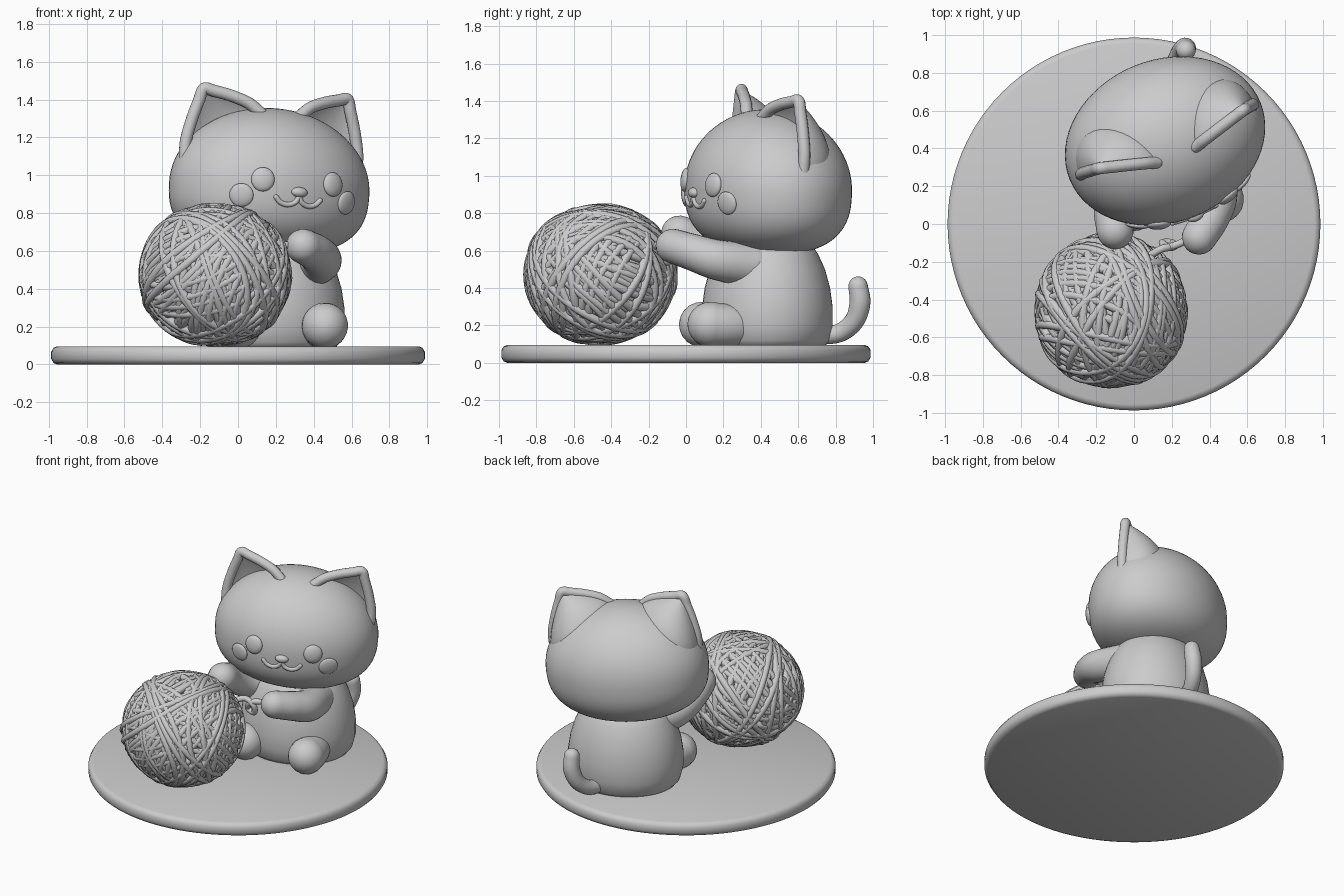
import bpy, bmesh, math, random
from mathutils import Vector, Matrix

if "Cube" in bpy.data.objects:
    bpy.data.objects.remove(bpy.data.objects["Cube"])

random.seed(4)


def finish(name, bm, mat=Matrix(), angle=60):
    bmesh.ops.recalc_face_normals(bm, faces=bm.faces)
    me = bpy.data.meshes.new(name)
    bm.to_mesh(me)
    bm.free()
    me.transform(mat)
    ob = bpy.data.objects.new(name, me)
    bpy.context.collection.objects.link(ob)
    bpy.context.view_layer.objects.active = ob
    ob.select_set(True)
    bpy.ops.object.shade_smooth_by_angle(angle=math.radians(angle))
    ob.select_set(False)
    return ob


def loft(bm, rings, closed=False):
    vs = [[bm.verts.new(p) for p in r] for r in rings]
    n = len(vs[0])
    for i in range(len(vs) if closed else len(vs) - 1):
        a, b = vs[i], vs[(i + 1) % len(vs)]
        for j in range(n):
            bm.faces.new((a[j], a[(j + 1) % n], b[(j + 1) % n], b[j]))
    if not closed:
        bm.faces.new(vs[0])
        bm.faces.new(vs[-1])


def sweep(name, pts, mat=Matrix(), n=20, sub=8):
    """Round-ended tube through (x, y, z, radius) points."""
    P = [Vector(p) for p in pts]
    P = [2 * P[0] - P[1]] + P + [2 * P[-1] - P[-2]]
    path = []
    for i in range(1, len(P) - 2):
        a, b, c, d = P[i - 1:i + 3]
        for k in range(sub + (i == len(P) - 3)):
            t = k / sub
            path.append(0.5 * (2 * b + (c - a) * t + (2 * a - 5 * b + 4 * c - d) * t * t
                               + (3 * b - a - 3 * c + d) * t ** 3))
    pos, rad = [p.xyz for p in path], [p.w for p in path]
    tan = [(pos[min(i + 1, len(pos) - 1)] - pos[max(i - 1, 0)]).normalized() for i in range(len(pos))]
    items = list(zip(pos, rad, tan))
    angs = [math.radians(a) for a in (18, 36, 54, 70, 84)]

    def cap(i, s):
        return [(pos[i] + tan[i] * s * rad[i] * math.sin(a), rad[i] * math.cos(a), tan[i]) for a in angs]
    items = cap(0, -1)[::-1] + items + cap(-1, 1)
    side, prev, rings = items[0][2].orthogonal().normalized(), items[0][2], []
    for p, r, t in items:
        side = prev.rotation_difference(t) @ side
        prev, up = t, t.cross(side)
        rings.append([p + r * (side * math.cos(k * math.tau / n) + up * math.sin(k * math.tau / n))
                      for k in range(n)])
    bm = bmesh.new()
    loft(bm, rings)
    return finish(name, bm, mat)


def ellipsoid(name, mat, size):
    bm = bmesh.new()
    bmesh.ops.create_uvsphere(bm, u_segments=28, v_segments=16, radius=1)
    return finish(name, bm, mat @ Matrix.Diagonal((*size, 1)))


# Round base with softened edges
bm = bmesh.new()
prof = [(.955, 0), (.975, .008), (.987, .028), (.987, .068), (.975, .088), (.955, .096)]
loft(bm, [[(r * math.cos(k * math.tau / 96), r * math.sin(k * math.tau / 96), z) for k in range(96)]
          for r, z in prof])
finish("base_disc", bm, angle=40)

# Body: rounded barrel
bm = bmesh.new()
prof = [(.33, .08), (.365, .12), (.385, .2), (.385, .3), (.37, .4), (.34, .5), (.30, .58), (.25, .65), (.12, .7)]
loft(bm, [[(r * math.cos(k * math.tau / 48), .9 * r * math.sin(k * math.tau / 48), z) for k in range(48)]
          for r, z in prof])
finish("body", bm, Matrix.Translation((.18, .435, 0)) @ Matrix.Rotation(math.radians(15), 4, 'Z'))

# Legs, arms and tail
sweep("right_leg", [(.46, .13, .205, .122), (.44, .22, .2, .115), (.38, .35, .2, .11)], n=28)
sweep("left_leg", [(0, .085, .205, .122), (.01, .19, .2, .115), (.06, .35, .2, .11)], n=28)
sweep("right_arm", [(.345, -.07, .625, .092), (.41, .04, .59, .098), (.44, .17, .55, .108), (.38, .36, .52, .12)], n=28)
sweep("left_arm", [(-.10, -.035, .69, .098), (-.115, .08, .64, .098), (-.08, .22, .57, .108), (.02, .38, .53, .12)], n=28)
sweep("tail", [(.19, .7, .145, .05), (.21, .82, .16, .05), (.245, .9, .225, .053), (.27, .93, .32, .056),
               (.275, .92, .41, .052)])

# Head: wide rounded egg, squarer below
A, B, TOP, LOW, N = .545, .43, .425, .345, 2.6
H = (Matrix.Translation((.165, .44, .93)) @ Matrix.Rotation(math.radians(22), 4, 'Z')
     @ Matrix.Rotation(math.radians(4), 4, 'Y'))
bm = bmesh.new()
bmesh.ops.create_uvsphere(bm, u_segments=64, v_segments=40, radius=1)
for v in bm.verts:
    x, y, z = v.co
    r = math.hypot(x, y)
    if z >= 0:
        v.co = (A * x, B * y, TOP * z)
    elif r > 1e-5:
        k = r ** (2 / N) / r
        v.co = (A * x * k, B * y * k, -LOW * (-z) ** (2 / N))
    else:
        v.co = (0, 0, -LOW)
finish("head", bm, H)


def face(u, z):
    """Point on the front of the head, in head space."""
    r2 = 1 - (z / TOP) ** 2 if z >= 0 else (1 - (-z / LOW) ** N) ** (2 / N)
    return Vector((u, -B * math.sqrt(r2 - (u / A) ** 2), z))


def on_face(name, u, z, size):
    p = face(u, z)
    nrm = Vector((p.x / A ** 2, p.y / B ** 2, p.z / TOP ** 2))
    ellipsoid(name, H @ Matrix.Translation(p) @ nrm.to_track_quat('-Y', 'Z').to_matrix().to_4x4(), size)


for s, tag in ((-1, "left"), (1, "right")):
    on_face(tag + "_eye", s * .2, .035, (.062, .026, .064))
    on_face(tag + "_cheek", s * .3, -.055, (.064, .02, .062))
    # Mouth half: curved line from the nose outwards
    sweep(tag + "_mouth", [(*face(s * u, z), .014) for u, z in
                           ((0, -.04), (.02, -.075), (.06, -.09), (.1, -.08), (.125, -.055))], H, n=10)
    # Ear: crescent-section shell plus rolled rim
    b0, b1, tip = Vector((s * .49, 0, .12)), Vector((s * .11, -.09, .39)), Vector((s * .41, -.005, .5))
    mid, half = (b0 + b1) / 2, (b1 - b0) / 2

    def ear_point(t, c, d=0):
        w = 1 - t ** 1.45
        return mid.lerp(tip, t) + half * c * w + Vector((0, d * w, 0))
    rings = []
    for i in range(13):
        t, ring = i / 12 * .99, []
        for k in range(32):
            a = k * math.tau / 32
            sn = math.sin(a)
            ring.append(ear_point(t, math.cos(a) * 1.04, .24 * sn if sn > 0 else -.11 * sn))
        rings.append(ring)
    bm = bmesh.new()
    loft(bm, rings)
    finish(tag + "_ear", bm, H)
    rim = [ear_point(t, -1) for t in (0, .3, .6, .85)] + [tip] + [ear_point(t, 1) for t in (.85, .6, .3, 0)]
    sweep(tag + "_ear_rim", [(*p, .032) for p in rim], H, n=14)
on_face("nose", 0, -.02, (.045, .028, .027))

# Yarn ball: core wrapped in bands of parallel strands
BALL = Matrix.Translation((-.12, -.46, .473)) @ Matrix.Diagonal((1, 1, .925, 1))
ellipsoid("yarn_core", BALL, (.372, .372, .372))
cu = bpy.data.curves.new("yarn_strands", 'CURVE')
cu.dimensions, cu.bevel_depth, cu.bevel_resolution = '3D', .023, 2
for band in range(22):
    axis = Vector([random.gauss(0, 1) for _ in range(3)]).normalized()
    s1 = axis.orthogonal().normalized()
    s2 = axis.cross(s1)
    R = .374 + .022 * band / 21
    count = 4 if band < 14 else 2
    shift = random.uniform(-.16, .16)
    for j in range(count):
        d = shift + (j - (count - 1) / 2) * .056
        ph, wob = random.uniform(0, 6.28), random.uniform(.01, .03)
        sp = cu.splines.new('POLY')
        sp.points.add(55)
        sp.use_cyclic_u = True
        for k, q in enumerate(sp.points):
            a = k * math.tau / 56
            e = d + wob * math.sin(2 * a + ph)
            p = axis * e + math.sqrt(R * R - e * e) * (s1 * math.cos(a) + s2 * math.sin(a))
            q.co = (*(BALL @ p), 1)
    
strands = bpy.data.objects.new("yarn_strands", cu)
bpy.context.collection.objects.link(strands)
bpy.context.view_layer.objects.active = strands
strands.select_set(True)
bpy.ops.object.convert(target='MESH')
bpy.ops.object.shade_smooth()

# Loose end of yarn looping to the paw
sweep("yarn_loose_end", [(*p, .02) for p in
      ((.08, -.17, .62), (.15, -.13, .64), (.21, -.12, .60), (.2, -.1, .54), (.15, -.1, .56), (.19, -.12, .62),
       (.27, -.09, .63), (.33, -.05, .61))], n=10)
